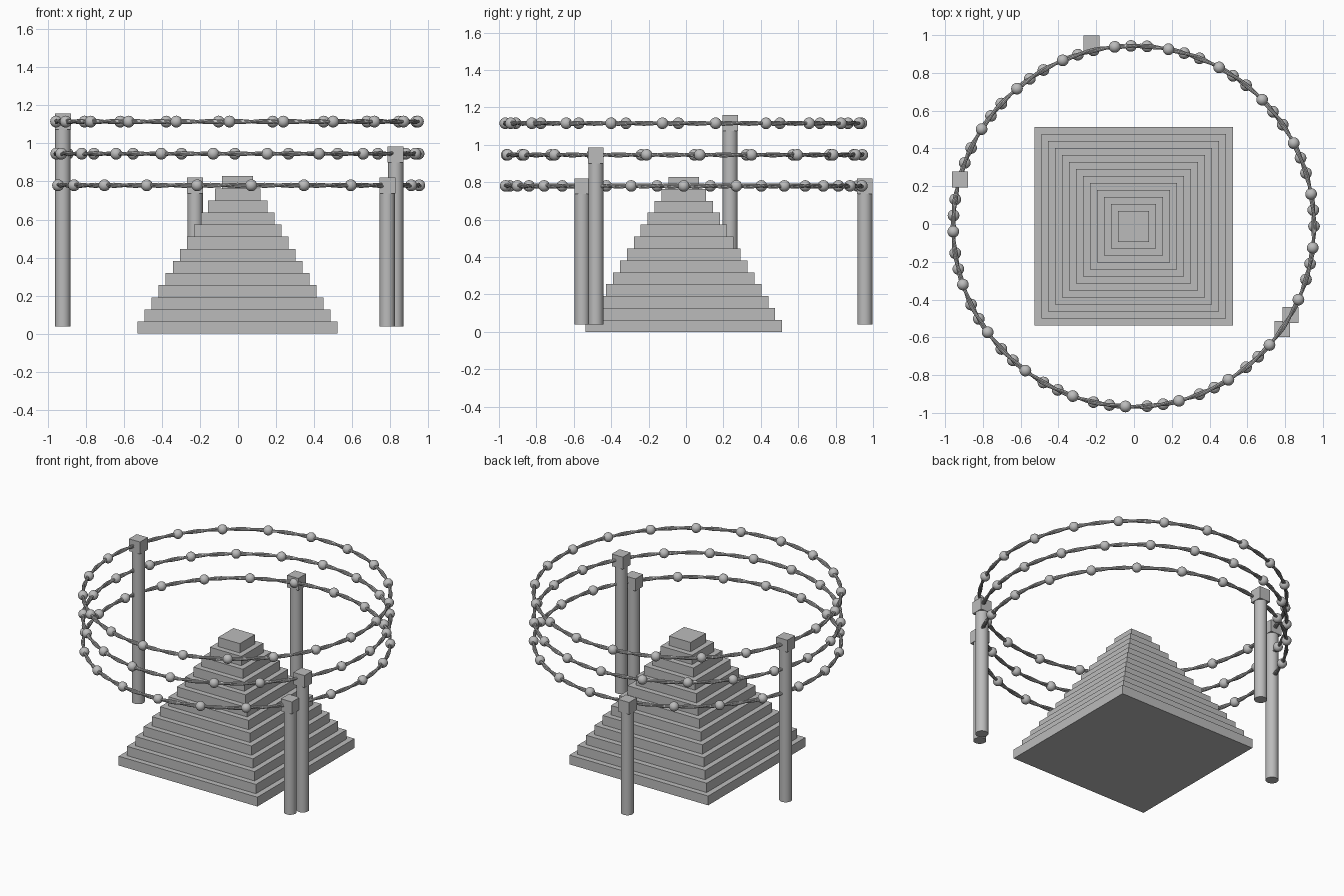
import bpy, bmesh
from math import cos, sin, tau, radians
from mathutils import Matrix, Vector

if "Cube" in bpy.data.objects:
    bpy.data.objects.remove(bpy.data.objects["Cube"])

GREY = bpy.data.materials.new("plain grey")
GREY.use_nodes = True
GREY.diffuse_color = (0.5, 0.5, 0.5, 1)
GREY.node_tree.nodes["Principled BSDF"].inputs["Base Color"].default_value = (0.5, 0.5, 0.5, 1)

CENTRE = Vector((-0.002, -0.012, 0))
RING_RADIUS = 0.955
BEADS = 21


def finish(name, bm, smooth=False):
    mesh = bpy.data.meshes.new(name)
    bmesh.ops.recalc_face_normals(bm, faces=bm.faces)
    bm.to_mesh(mesh)
    bm.free()
    mesh.materials.append(GREY)
    obj = bpy.data.objects.new(name, mesh)
    bpy.context.collection.objects.link(obj)
    if smooth:
        bpy.ops.object.select_all(action='DESELECT')
        obj.select_set(True)
        bpy.context.view_layer.objects.active = obj
        bpy.ops.object.shade_smooth_by_angle(angle=radians(40))
    return obj


def add_box(bm, centre, size):
    bmesh.ops.create_cube(bm, size=1, matrix=Matrix.Translation(centre) @ Matrix.Diagonal((*size, 1)))


# Stepped pyramid
STEPS, STEP_HEIGHT = 13, 0.0637
bm = bmesh.new()
for i in range(STEPS):
    width = 2 * (0.526 - 0.037 * i)
    add_box(bm, CENTRE + Vector((0, 0, (i + 0.5) * STEP_HEIGHT)), (width, width, STEP_HEIGHT))
finish("stepped_pyramid", bm)


# Closed tube that winds around the ring
def add_strand(bm, z, phase, tube=0.0085, wind=0.005, segments=168, sides=8):
    loops = []
    for i in range(segments):
        a = tau * i / segments
        twist = a * BEADS + phase
        r, h = RING_RADIUS + wind * cos(twist), z + wind * sin(twist)
        loop = []
        for k in range(sides):
            b = tau * k / sides
            rr = r + tube * cos(b)
            loop.append(bm.verts.new(CENTRE + Vector((rr * cos(a), rr * sin(a), h + tube * sin(b)))))
        loops.append(loop)
    for i in range(segments):
        p, q = loops[i], loops[(i + 1) % segments]
        for k in range(sides):
            n = (k + 1) % sides
            bm.faces.new((p[k], q[k], q[n], p[n]))


# Three beaded rings, each turned a little further
for label, z, turn in (("lower", 0.78, 0), ("middle", 0.946, 0.3), ("upper", 1.115, 0.6)):
    bm = bmesh.new()
    for phase in (0, tau / 2):
        add_strand(bm, z, phase)
    finish(label + "_ring_rope", bm, True)
    bm = bmesh.new()
    for i in range(BEADS):
        a = tau * (i + turn) / BEADS
        spot = CENTRE + Vector((RING_RADIUS * cos(a), RING_RADIUS * sin(a), z))
        bmesh.ops.create_uvsphere(bm, u_segments=20, v_segments=12, radius=0.031,
                                  matrix=Matrix.Translation(spot))
    finish(label + "_ring_beads", bm, True)

# Round posts with square caps
CAP, FOOT = 0.084, 0.038
for label, x, y, top in (("back", -0.225, 0.956, 0.82), ("right", -0.921, 0.236, 1.158),
                         ("left", 0.829, -0.482, 0.985), ("front", 0.785, -0.555, 0.82)):
    bm = bmesh.new()
    height = top - CAP - FOOT
    bmesh.ops.create_cone(bm, cap_ends=True, segments=32, radius1=0.04, radius2=0.04, depth=height,
                          matrix=Matrix.Translation((x, y, FOOT + height / 2)))
    finish(label + "_post", bm, True)
    bm = bmesh.new()
    add_box(bm, (x, y, top - CAP / 2), (CAP, CAP, CAP))
    finish(label + "_post_cap", bm)
